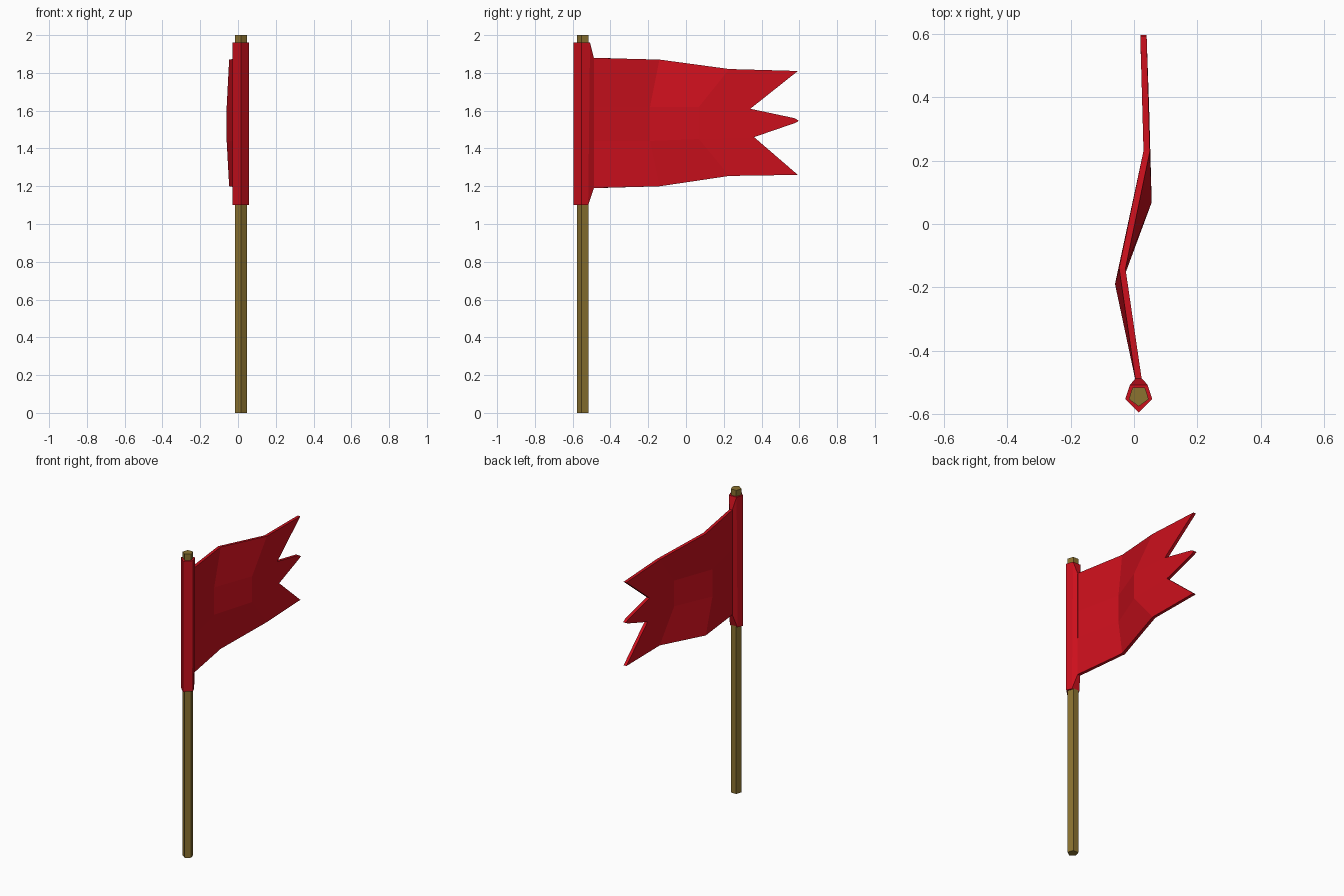
import bpy, bmesh, math

if "Cube" in bpy.data.objects:
    bpy.data.objects.remove(bpy.data.objects["Cube"])

PX, PY = 0.015, -0.543  # pole axis


def material(name, rgb):
    m = bpy.data.materials.new(name)
    m.diffuse_color = (*rgb, 1)
    m.use_nodes = True
    m.node_tree.nodes["Principled BSDF"].inputs["Base Color"].default_value = m.diffuse_color
    return m


def make(name, verts, faces, mat):
    bm = bmesh.new()
    vs = [bm.verts.new(v) for v in verts]
    for f in faces:
        bm.faces.new([vs[i] for i in f])
    if name != "cloth":
        bmesh.ops.recalc_face_normals(bm, faces=bm.faces)
    me = bpy.data.meshes.new(name)
    bm.to_mesh(me)
    bm.free()
    me.materials.append(mat)
    ob = bpy.data.objects.new(name, me)
    bpy.context.collection.objects.link(ob)
    return ob


red = material("red_cloth", (0.6, 0.005, 0.012))
wood = material("wood", (0.26, 0.17, 0.03))

# Five-sided pole, one corner facing the front
ring = [(PX + 0.033 * math.sin(math.tau * i / 5),
         PY - 0.033 * math.cos(math.tau * i / 5)) for i in range(5)]
sides = [(i, (i + 1) % 5, (i + 1) % 5 + 5, i + 5) for i in range(5)]
make("pole", [(x, y, z) for z in (0, 2) for x, y in ring],
     sides + [(4, 3, 2, 1, 0), (5, 6, 7, 8, 9)], wood)

# Sleeve wrapped round the pole, its back pinched down to the cloth edge
sleeve = []
for z, zc, yb in ((1.10, 1.19, -0.518), (1.96, 1.88, -0.508)):
    sleeve += [(PX, -0.595, z), (PX + 0.043, -0.553, z), (PX + 0.028, yb, z),
               (PX + 0.01, -0.488, zc), (PX - 0.01, -0.488, zc),
               (PX - 0.028, yb, z), (PX - 0.043, -0.553, z)]
faces = [(i, (i + 1) % 7, (i + 1) % 7 + 7, i + 7) for i in range(7)]
for k in (0, 7):
    faces += [(k, k + 1, k + 2, k + 5, k + 6), (k + 2, k + 3, k + 4, k + 5)]
make("sleeve", sleeve, faces, red)

# Rippled cloth: four rows of four points, then the middle tip
rows = [
    [(0.015, -0.495, 1.88), (-0.037, -0.14, 1.87), (0.04, 0.23, 1.82), (0.03, 0.592, 1.81)],
    [(0.015, -0.495, 1.62), (-0.05, -0.19, 1.62), (0.046, 0.07, 1.62), (0.038, 0.34, 1.61)],
    [(0.015, -0.495, 1.44), (-0.05, -0.19, 1.44), (0.046, 0.07, 1.45), (0.038, 0.36, 1.46)],
    [(0.015, -0.495, 1.19), (-0.037, -0.14, 1.20), (0.04, 0.23, 1.255), (0.03, 0.592, 1.26)],
]
verts = sum(rows, []) + [(0.03, 0.578, 1.535), (0.03, 0.597, 1.546), (0.03, 0.575, 1.56)]
quads = [(r * 4 + c, r * 4 + c + 4, r * 4 + c + 5, r * 4 + c + 1)
         for r in range(3) for c in range(3) if (r, c) != (1, 2)]
cloth = make("cloth", verts, quads + [(6, 10, 11, 16, 17, 18, 7)], red)
thick = cloth.modifiers.new("thickness", "SOLIDIFY")
thick.thickness = 0.02
thick.offset = 0
